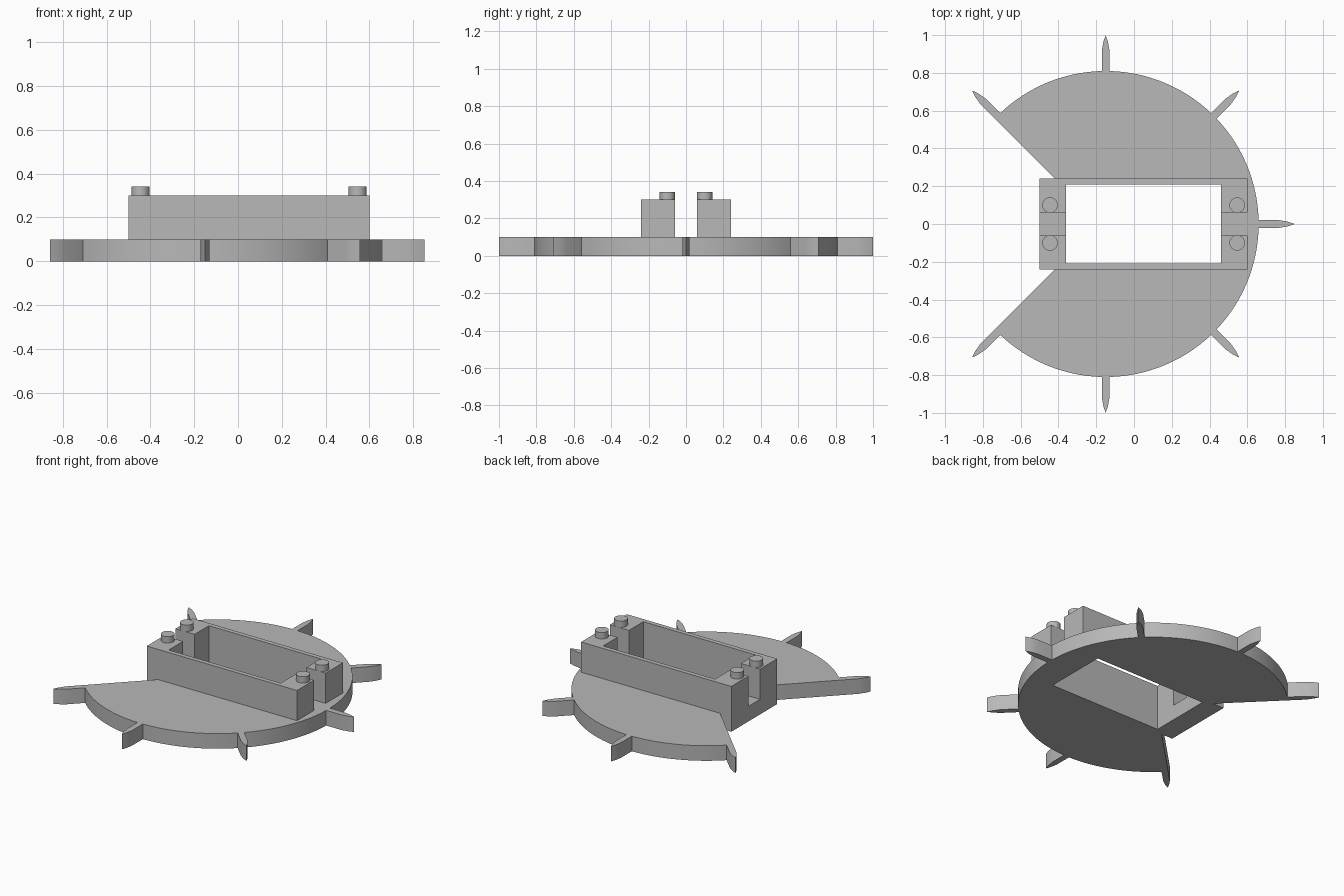
import bpy, bmesh
from math import sin, cos, radians, degrees, asin, sqrt

if "Cube" in bpy.data.objects:
    bpy.data.objects.remove(bpy.data.objects["Cube"], do_unlink=True)

grey = bpy.data.materials.new("plain_grey")
grey.use_nodes = True
colour = (0.48, 0.48, 0.48, 1)
grey.diffuse_color = colour
grey.node_tree.nodes["Principled BSDF"].inputs["Base Color"].default_value = colour

CX, RADIUS, TIP, SHOULDER, HALF = -0.15, 0.81, 1.0, 0.92, 0.02


def finish(name, mesh):
    """Link a mesh as a named, coloured, edge-preserving smooth object."""
    obj = bpy.data.objects.new(name, mesh)
    bpy.context.collection.objects.link(obj)
    mesh.materials.clear()
    mesh.materials.append(grey)
    bpy.ops.object.select_all(action='DESELECT')
    obj.select_set(True)
    bpy.context.view_layer.objects.active = obj
    bpy.ops.object.shade_smooth_by_angle(angle=radians(30))
    return obj


def slab(name, outlines, z0, z1):
    """Extrude flat outlines; an outline inside another becomes a hole."""
    curve = bpy.data.curves.new(name + "_profile", 'CURVE')
    curve.dimensions = '2D'
    curve.fill_mode = 'BOTH'
    curve.extrude = (z1 - z0) / 2
    for points in outlines:
        spline = curve.splines.new('POLY')
        spline.points.add(len(points) - 1)
        for p, (x, y) in zip(spline.points, points):
            p.co = (x, y, 0, 1)
        spline.use_cyclic_u = True
    helper = bpy.data.objects.new(name + "_profile", curve)
    mesh = bpy.data.meshes.new_from_object(helper)
    bpy.data.objects.remove(helper)
    bm = bmesh.new()
    bm.from_mesh(mesh)
    bmesh.ops.remove_doubles(bm, verts=bm.verts, dist=0.0005)
    bmesh.ops.translate(bm, verts=bm.verts, vec=(0, 0, (z0 + z1) / 2))
    bmesh.ops.recalc_face_normals(bm, faces=bm.faces)
    bm.to_mesh(mesh)
    bm.free()
    return finish(name, mesh)


def polar(angle, along, across):
    """Point along a ray from the disc centre, shifted sideways."""
    a = radians(angle)
    return (CX + along * cos(a) - across * sin(a), along * sin(a) + across * cos(a))


# Spoked disc with open wedge, rim spikes and a rectangular tongue
root = sqrt(RADIUS ** 2 - HALF ** 2)
gap = degrees(asin(HALF / RADIUS))
wedge_x = CX - HALF * sqrt(2) - 0.24
outline = [(-0.5, 0.24), (-0.5, -0.24), (wedge_x, -0.24)]
for angle in range(-135, 136, 45):
    if angle > -135:
        outline.append(polar(angle, root, -HALF))
    outline += [polar(angle, SHOULDER, -HALF), polar(angle, 0.965, -0.6 * HALF),
                polar(angle, TIP, 0),
                polar(angle, 0.965, 0.6 * HALF), polar(angle, SHOULDER, HALF)]
    if angle < 135:
        outline.append(polar(angle, root, HALF))
        steps = 16
        for i in range(1, steps):
            outline.append(polar(angle + gap + (45 - 2 * gap) * i / steps, RADIUS, 0))
outline.append((wedge_x, 0.24))
opening = [(-0.36, -0.21), (0.46, -0.21), (0.46, 0.21), (-0.36, 0.21)]
slab("spiked_disc", [outline, opening], 0, 0.1)

# Raised holder: two mirrored C-shaped walls and two pegs on each
for side, s in (("left_wall", 1), ("right_wall", -1)):
    c_shape = [(-0.5, 0.06), (-0.36, 0.06), (-0.36, 0.21), (0.46, 0.21),
               (0.46, 0.06), (0.6, 0.06), (0.6, 0.24), (-0.5, 0.24)]
    slab("holder_" + side, [[(x, s * y) for x, y in c_shape]], 0.1, 0.3)
    for end, x in (("rear", -0.445), ("outer", 0.546)):
        peg = [(x + 0.041 * cos(radians(a)), s * 0.1 + 0.041 * sin(radians(a)))
               for a in range(0, 360, 10)]
        slab(f"{side}_{end}_peg", [peg], 0.3, 0.342)
